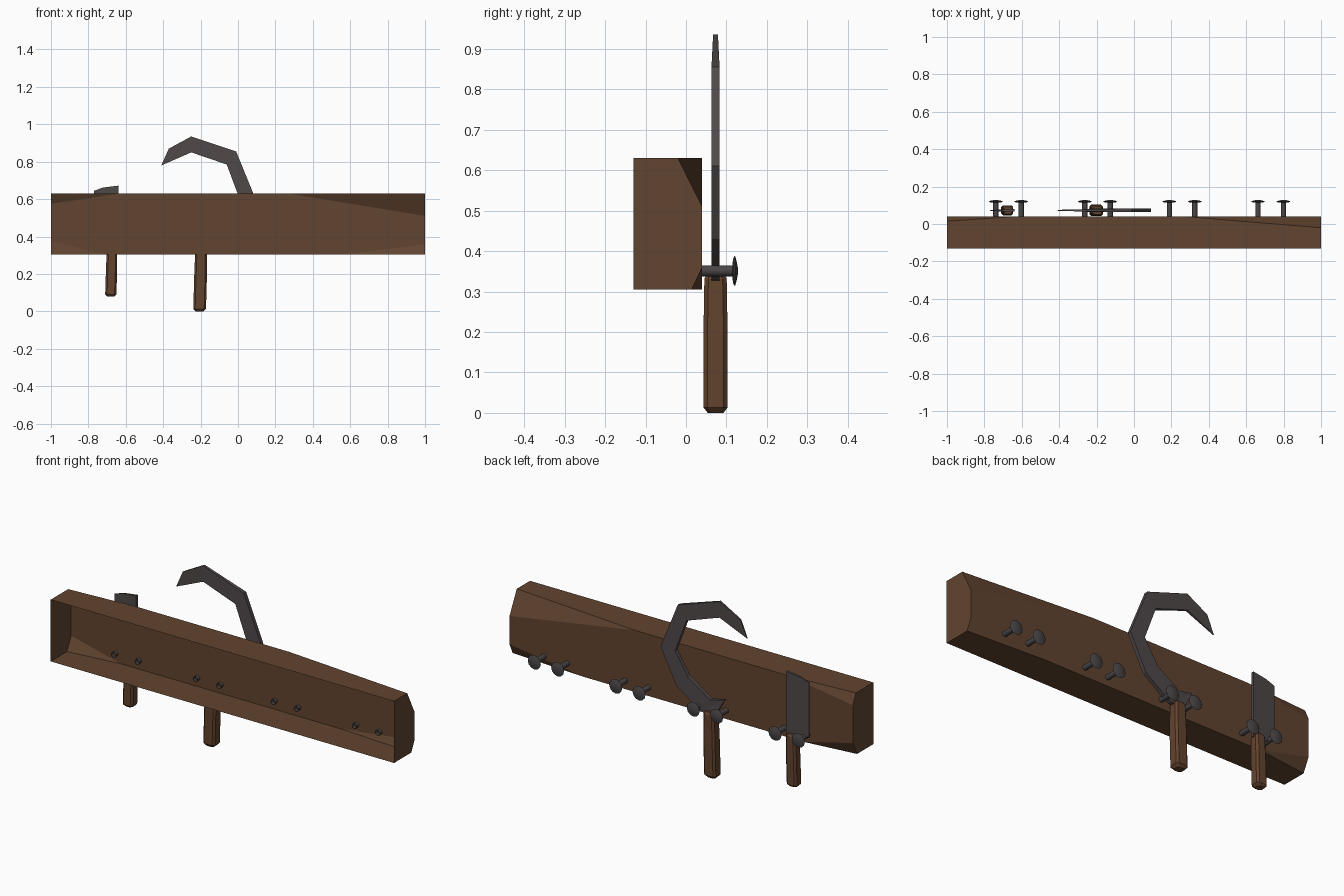
import bpy, bmesh, math
from mathutils import Vector

cube = bpy.data.objects.get("Cube")
if cube:
    bpy.data.objects.remove(cube, do_unlink=True)


def material(name, rgb):
    m = bpy.data.materials.new(name)
    m.use_nodes = True
    col = (*rgb, 1)
    m.diffuse_color = col
    bsdf = m.node_tree.nodes["Principled BSDF"]
    bsdf.inputs["Base Color"].default_value = col
    bsdf.inputs["Roughness"].default_value = 0.8
    return m


board_wood = material("board wood", (0.12, 0.058, 0.029))
handle_wood = material("handle wood", (0.125, 0.056, 0.027))
blade_steel = material("blade steel", (0.08, 0.066, 0.067))
peg_iron = material("peg iron", (0.068, 0.06, 0.062))


def finish(bm, name, mat):
    me = bpy.data.meshes.new(name)
    bm.to_mesh(me)
    bm.free()
    me.materials.append(mat)
    ob = bpy.data.objects.new(name, me)
    bpy.context.collection.objects.link(ob)
    return ob


def loft(name, rings, mat, caps=(True, True)):
    """Skin a row of equal-sized closed rings."""
    bm = bmesh.new()
    rows = [[bm.verts.new(p) for p in ring] for ring in rings]
    n = len(rows[0])
    for a, b in zip(rows, rows[1:]):
        for i in range(n):
            j = (i + 1) % n
            bm.faces.new((a[i], a[j], b[j], b[i]))
    for row, wanted in zip((rows[0], rows[-1]), caps):
        if wanted:
            bm.faces.new(row)
    bmesh.ops.recalc_face_normals(bm, faces=bm.faces)
    return finish(bm, name, mat)


# Board: open-fronted shell with hewn back corners
FRONT, BACK, LOW, HIGH = -0.13, 0.04, 0.305, 0.63
bm = bmesh.new()
bmesh.ops.create_cube(bm, size=1)
for v in bm.verts:
    v.co = Vector((v.co.x * 2,
                   BACK if v.co.y > 0 else FRONT,
                   HIGH if v.co.z > 0 else LOW))
centre = Vector((0, -0.05, 0.47))
# each cut: end, edge height, where it starts, depth and height at the end
for end, edge, start, y_end, z_end in (
        (1, HIGH, 0.27, -0.02, 0.51),
        (1, LOW, 0.57, 0.014, 0.36),
        (-1, HIGH, -0.63, 0.015, 0.575),
        (-1, LOW, -0.71, 0.005, 0.375)):
    p = Vector((start, BACK, edge))
    normal = (Vector((end, BACK, z_end)) - p).cross(Vector((end, y_end, edge)) - p)
    if normal.dot(centre - p) > 0:
        normal.negate()
    cut = bmesh.ops.bisect_plane(
        bm, geom=bm.verts[:] + bm.edges[:] + bm.faces[:], dist=1e-5,
        plane_co=p, plane_no=normal.normalized(), clear_outer=True)
    rim = [e for e in bm.edges if e.is_boundary]
    bmesh.ops.holes_fill(bm, edges=rim, sides=0)
bmesh.ops.recalc_face_normals(bm, faces=bm.faces)
bmesh.ops.delete(bm, geom=[f for f in bm.faces if f.normal.y < -0.9], context='FACES')
finish(bm, "board", board_wood)


# Pegs: open tubes through the board with flared heads, in four pairs
def peg(name, x, z=0.351, sides=12):
    profile = ((0.022, 0.0137), (0.115, 0.0137), (0.116, 0.03),
               (0.121, 0.038), (0.125, 0.025), (0.128, 0.01))
    turns = [math.tau * i / sides for i in range(sides)]
    rings = [[(x + r * math.cos(t), y, z + r * math.sin(t)) for t in turns]
             for y, r in profile]
    ob = loft(name, rings, peg_iron, caps=(False, True))
    bpy.ops.object.select_all(action='DESELECT')
    ob.select_set(True)
    bpy.context.view_layer.objects.active = ob
    bpy.ops.object.shade_smooth_by_angle(angle=math.radians(40))


for n, pair_x in enumerate((-0.671, -0.195, 0.257, 0.731), 1):
    for side, label in ((-1, "right"), (1, "left")):
        peg(f"peg_{n}_{label}", pair_x + side * 0.068)


# Handles: bevelled grips, tapered at the butt
def handle(name, x_low, x_high, z_low, z_high, half_x, half_y):
    rings = []
    height = z_high - z_low
    for t, scale in ((0, 0.65), (0.04, 1), (0.55, 1), (0.96, 0.92), (1, 0.7)):
        cx = x_low + (x_high - x_low) * t ** 0.7
        a, b, c = half_x * scale, half_y * scale, 0.01
        ring = [(a, c - b), (a, b - c), (a - c, b), (c - a, b),
                (-a, b - c), (-a, c - b), (c - a, -b), (a - c, -b)]
        rings.append([(cx + u, 0.073 + v, z_low + height * t) for u, v in ring])
    loft(name, rings, handle_wood)


handle("sickle_handle", -0.206, -0.197, 0, 0.345, 0.034, 0.03)
handle("cleaver_handle", -0.681, -0.673, 0.08, 0.355, 0.03, 0.027)


# Blades: stations of outer edge, inner edge and half thickness
def blade(name, stations, y=0.073):
    rings = [[(ox, y - ho, oz), (ox, y + ho, oz), (ix, y + hi, iz), (ix, y - hi, iz)]
             for (ox, oz), (ix, iz), ho, hi in stations]
    loft(name, rings, blade_steel)


T = 0.01
blade("sickle_blade", (
    ((-0.175, 0.325), (-0.225, 0.325), T, T),
    ((-0.15, 0.33), (-0.28, 0.425), T, T / 2),
    ((-0.12, 0.345), (-0.20, 0.405), T, T),
    ((0.0, 0.43), (-0.07, 0.49), T, T),
    ((0.09, 0.61), (0.005, 0.61), T, T),
    ((-0.01, 0.855), (-0.06, 0.785), T, T),
    ((-0.25, 0.935), (-0.25, 0.85), T * 0.6, T * 0.6),
    ((-0.37, 0.87), (-0.41, 0.78), T * 0.4, T * 0.2)))
blade("cleaver_blade", (
    ((-0.64, 0.335), (-0.71, 0.335), T * 0.7, T * 0.6),
    ((-0.64, 0.36), (-0.77, 0.36), T * 0.7, T * 0.2),
    ((-0.64, 0.672), (-0.72, 0.662), T * 0.7, T * 0.4),
    ((-0.64, 0.672), (-0.77, 0.645), T * 0.7, T * 0.2))[:2] + (
    ((-0.64, 0.655), (-0.77, 0.645), T * 0.7, T * 0.2),
    ((-0.64, 0.672), (-0.72, 0.662), T * 0.7, T * 0.4)))
